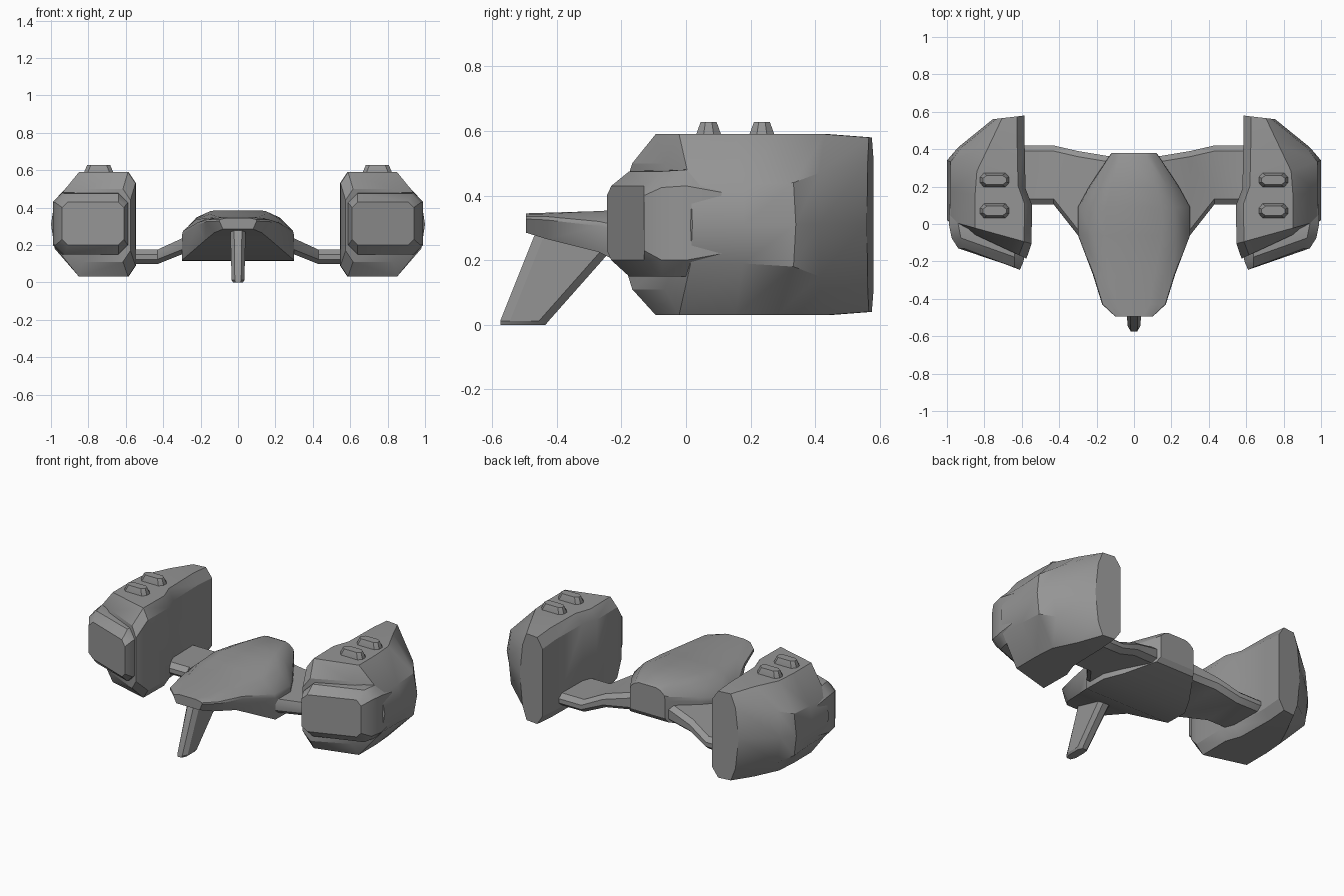
import bpy, bmesh, math

old = bpy.data.objects.get("Cube")
if old:
    bpy.data.objects.remove(old, do_unlink=True)

# One grey hull material
grey = bpy.data.materials.new("hull_grey")
grey.use_nodes = True
colour = (0.3, 0.3, 0.3, 1)
grey.diffuse_color = colour
grey.node_tree.nodes["Principled BSDF"].inputs["Base Color"].default_value = colour


def loft(name, rings, mirrored=False, angle=32):
    """Skin a list of equal-length rings, cap both ends, shade by angle."""
    bm = bmesh.new()
    vs = [[bm.verts.new(p) for p in ring] for ring in rings]
    n = len(vs[0])
    for a, b in zip(vs, vs[1:]):
        for i in range(n):
            j = (i + 1) % n
            bm.faces.new((a[i], a[j], b[j], b[i]))
    bm.faces.new(vs[0])
    bm.faces.new(vs[-1])
    bmesh.ops.recalc_face_normals(bm, faces=bm.faces)
    mesh = bpy.data.meshes.new(name)
    bm.to_mesh(mesh)
    bm.free()
    mesh.materials.append(grey)
    ob = bpy.data.objects.new(name, mesh)
    bpy.context.collection.objects.link(ob)
    if mirrored:
        ob.modifiers.new("Mirror", 'MIRROR')
    bpy.ops.object.select_all(action='DESELECT')
    ob.select_set(True)
    bpy.context.view_layer.objects.active = ob
    bpy.ops.object.shade_smooth_by_angle(angle=math.radians(angle))
    return ob


def chamfered(a0, a1, b0, b1, ca, cb):
    """Rectangle outline with cut corners."""
    return [(a0 + ca, b0), (a1 - ca, b0), (a1, b0 + cb), (a1, b1 - cb),
            (a1 - ca, b1), (a0 + ca, b1), (a0, b1 - cb), (a0, b0 + cb)]


# Side pods: inner x, outer x, inner y, outer y, bottom, top, outer cut, outer side cut
def pod_ring(xi, xo, yi, yo, zb, zt, cut, side):
    mid = (zb + zt) / 2
    xz = [(xi, zb + .06), (xi + .04, zb), (xo - cut, zb), (xo - .02, zb + side),
          (xo, mid), (xo - .02, zt - side), (xo - cut, zt), (xi + .04, zt), (xi, zt - .06)]
    return [(x, yi + (yo - yi) * (x - xi) / (xo - xi), z) for x, z in xz]


loft("side_pod", [pod_ring(*r) for r in (
    (.575, .93, -.185, -.02, .11, .50, .10, .10),
    (.548, 1.0, -.105, .02, .03, .59, .15, .16),
    (.545, 1.0, .10, .18, .03, .59, .15, .16),
    (.58, 1.0, .19, .34, .03, .59, .16, .15),
    (.585, .94, .45, .41, .03, .59, .17, .12),
    (.585, .755, .58, .56, .04, .58, .05, .08))], True)


# Intake cowls on the slanted pod fronts
def cowl_ring(x0, x1, z0, z1, shift, c):
    return [(x, min(-.245 + .46 * (x - .61), -.13) + shift, z)
            for x, z in chamfered(x0, x1, z0, z1, c, c)]


loft("intake_cowl", [cowl_ring(*r) for r in (
    (.61, .94, .20, .43, 0, .03),
    (.59, .975, .15, .475, .055, .05),
    (.585, .99, .15, .48, .13, .05),
    (.60, .985, .17, .46, .24, .05))], True)

# Paired studs on the pod roofs
for label, y in (("front", .07), ("rear", .235)):
    loft(label + "_roof_stud", [
        [(x, y + v, z) for x, v in chamfered(.745 - h, .745 + h, -w, w, .02, w * .6)]
        for h, w, z in ((.08, .041, .57), (.078, .039, .588), (.062, .025, .627))], True)


# Central hull: y, half width, bottom width ratio, bottom, shoulder, roof
def hull_ring(y, w, ratio, zb, zs, zt):
    half = [(w * ratio, zb), (w, zs - (zs - zb) * .15), (w * .98, zs),
            (w * .74, zs + (zt - zs) * .7), (w * .5, zt)]
    return [(x, y, z) for x, z in half] + [(-x, y, z) for x, z in reversed(half)]


loft("central_hull", [hull_ring(*r) for r in (
    (-.495, .10, .8, .285, .335, .345),
    (-.43, .17, .75, .265, .335, .347),
    (-.27, .22, .8, .225, .32, .352),
    (-.06, .30, 1, .118, .275, .365),
    (.09, .30, 1, .115, .27, .38),
    (.20, .24, 1, .125, .29, .385),
    (.36, .135, 1, .17, .33, .383),
    (.38, .12, 1, .20, .34, .375))])

# Swept arms joining hull and pods: x, front y, rear y, bottom, top
loft("pod_arm", [[(x, y, z) for y, z in chamfered(y0, y1, z0, z1, .03, .025)]
                 for x, y0, y1, z0, z1 in (
    (.12, -.08, .36, .17, .28),
    (.30, -.06, .39, .15, .235),
    (.43, .105, .42, .098, .175),
    (.62, .105, .42, .098, .175))], True)

# Nose leg, raked forward: z, front y, rear y, half width
loft("nose_leg", [[(x, y, z) for x, y in chamfered(-w, w, y0, y1, w * .5, .03)]
                  for z, y0, y1, w in (
    (0, -.575, -.435, .026),
    (.012, -.575, -.425, .034),
    (.30, -.46, -.17, .042))])
